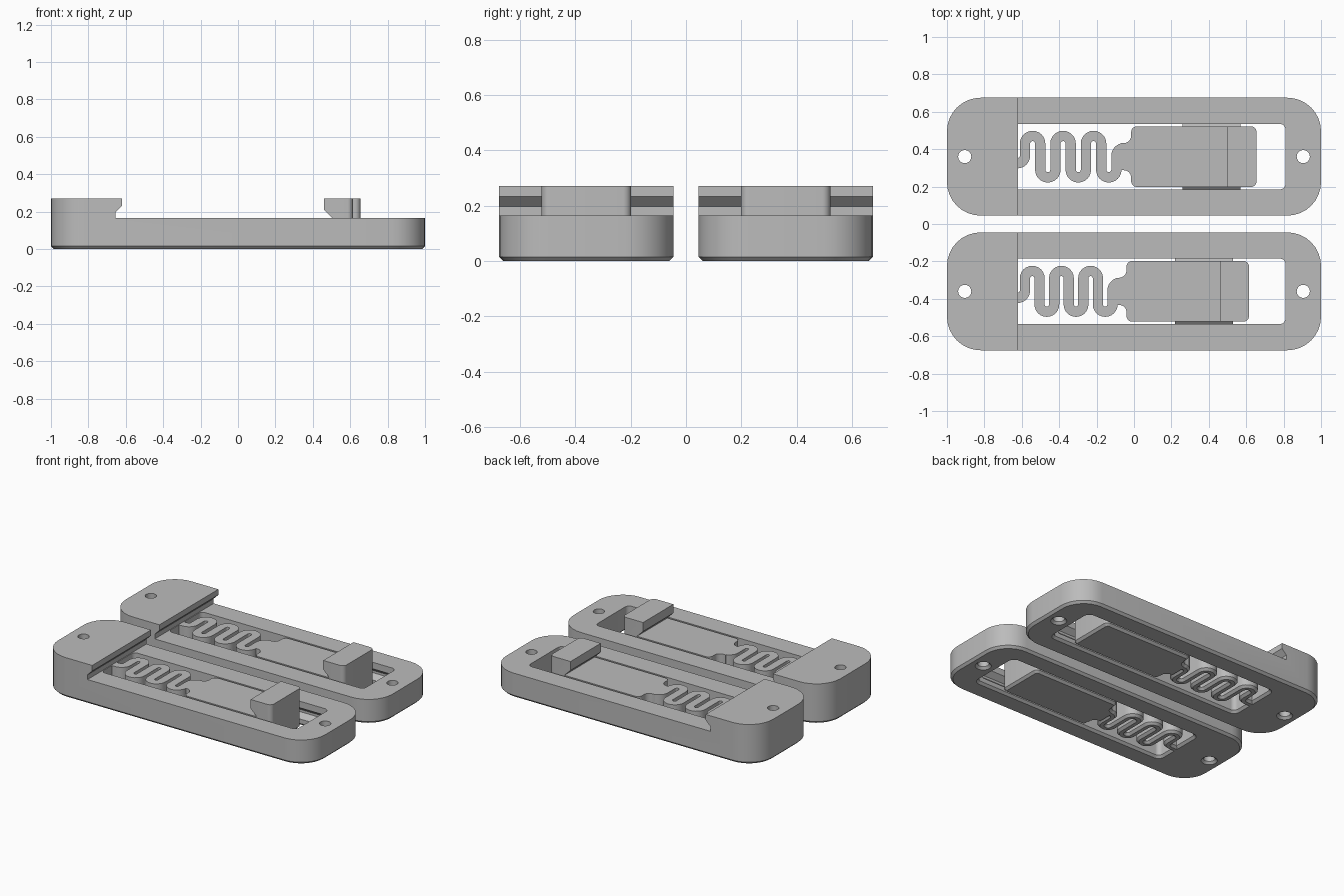
import bpy, bmesh, math
from mathutils import Vector

if "Cube" in bpy.data.objects:
    bpy.data.objects.remove(bpy.data.objects["Cube"])

CH = 0.015          # chamfer along every bottom edge
DECK, TOP = 0.165, 0.27

grey = bpy.data.materials.new("light grey plastic")
grey.diffuse_color = (0.5, 0.5, 0.5, 1)
grey.use_nodes = True
grey.node_tree.nodes["Principled BSDF"].inputs["Base Color"].default_value = grey.diffuse_color


def arc(cx, cy, r, a0, a1, n=8):
    return [(cx + r * math.cos(math.radians(a0 + (a1 - a0) * i / n)),
             cy + r * math.sin(math.radians(a0 + (a1 - a0) * i / n))) for i in range(n + 1)]


def round_rect(x0, x1, hy, r, grow=0.0):
    x0, x1, hy, r = x0 - grow, x1 + grow, hy + grow, r + grow
    return (arc(x1 - r, hy - r, r, 0, 90) + arc(x0 + r, hy - r, r, 90, 180)
            + arc(x0 + r, -hy + r, r, 180, 270) + arc(x1 - r, -hy + r, r, 270, 360))


def loft(name, rings):
    """Closed solid through rings of 3D points."""
    bm = bmesh.new()
    rows = [[bm.verts.new(p) for p in ring] for ring in rings]
    n = len(rows[0])
    for a, b in zip(rows, rows[1:]):
        for i in range(n):
            j = (i + 1) % n
            bm.faces.new((a[i], a[j], b[j], b[i]))
    bm.faces.new(rows[0][::-1])
    bm.faces.new(rows[-1])
    bmesh.ops.recalc_face_normals(bm, faces=bm.faces)
    me = bpy.data.meshes.new(name)
    bm.to_mesh(me)
    bm.free()
    me.materials.append(grey)
    ob = bpy.data.objects.new(name, me)
    bpy.context.collection.objects.link(ob)
    return ob


def slab(name, bottom, side, cy, top, z0=0.0):
    """Upright plate whose bottom edge is chamfered from one outline to another."""
    def at(o, z):
        return [(x, y + cy, z) for x, y in o]
    rings = [at(bottom, z0), at(side, CH), at(side, top)]
    if z0 < 0:
        rings.insert(1, at(bottom, 0))
    return loft(name, rings)


def xz_bar(name, prof, y0, y1):
    return loft(name, [[(x, y, z) for x, z in prof] for y in (y0, y1)])


def yz_bar(name, prof, x0, x1, cy):
    return loft(name, [[(x, y + cy, z) for y, z in prof] for x in (x0, x1)])


def boolean(ob, others, op='DIFFERENCE'):
    bpy.context.view_layer.objects.active = ob
    for c in others:
        c.hide_render = True
        m = ob.modifiers.new("cut", 'BOOLEAN')
        m.operation, m.object, m.solver = op, c, 'EXACT'
        bpy.ops.object.modifier_apply(modifier=m.name)
        bpy.data.objects.remove(c, do_unlink=True)


def ribbon(path, w):
    """Outline of a strip of half width w along a centre line."""
    left, right = [], []
    for i, p in enumerate(path):
        a, b = Vector(path[max(i - 1, 0)]), Vector(path[min(i + 1, len(path) - 1)])
        t = (b - a).normalized()
        left.append((p[0] - t.y * w, p[1] + t.x * w))
        right.append((p[0] + t.y * w, p[1] - t.x * w))
    return left + right[::-1]


def vee(side, wall, tip, half):
    """Sideways V section used by the rail and its groove."""
    return [(side * (wall - 0.02), 0.083 - half - 0.02), (side * tip, 0.083 - 0.008),
            (side * tip, 0.083 + 0.008), (side * (wall - 0.02), 0.083 + half + 0.02)]


def clamp(tag, cy, x0, x1, pitch):
    # frame with raised fixed jaw
    frame = slab(tag + "_frame", round_rect(-1, 1, 0.315, 0.18, -CH),
                 round_rect(-1, 1, 0.315, 0.18), cy, TOP)
    jaw_gap = [(-0.655, DECK), (-0.655, 0.197), (-0.62, 0.232), (-0.62, 0.4), (1.2, 0.4), (1.2, DECK)]
    cuts = [xz_bar("jaw_cutter", jaw_gap, cy - 0.4, cy + 0.4),
            slab("window_cutter", round_rect(-0.65, 0.81, 0.175, 0.03, CH),
                 round_rect(-0.65, 0.81, 0.175, 0.03), cy, 0.18, -0.02)]
    for hx in (-0.905, 0.905):
        cuts.append(slab("hole_cutter", [(hx + x, y) for x, y in arc(0, 0, 0.035 + CH, 0, 348.75, 31)],
                         [(hx + x, y) for x, y in arc(0, 0, 0.035, 0, 348.75, 31)], cy, 0.4, -0.02))
    for s in (-1, 1):
        cuts.append(yz_bar("groove_cutter", vee(s, 0.175, 0.21, 0.035), 0.05, 0.76, cy))
    boolean(frame, cuts)

    # sliding jaw with hook
    slider = slab(tag + "_slider", round_rect(x0, x1, 0.162, 0.03, -CH),
                  round_rect(x0, x1, 0.162, 0.03), cy, TOP)
    hook = [(x0 - 0.1, DECK), (x1 - 0.11, DECK), (x1 - 0.155, 0.21), (x1 - 0.155, 0.4), (x0 - 0.1, 0.4)]
    boolean(slider, [xz_bar("hook_cutter", hook, cy - 0.3, cy + 0.3)])
    rails = [yz_bar("rail", vee(s, 0.162, 0.19, 0.03), x1 - 0.395, x1 - 0.085, cy) for s in (-1, 1)]
    boolean(slider, rails, 'UNION')

    # zigzag spring
    sx, r = -0.583, pitch / 2
    path = [(-0.67, -0.035)] + arc(sx - 0.04, 0.005, 0.04, 270, 360)
    for i in range(6):
        cx = sx + pitch * (i + 0.5)
        path += arc(cx, 0.07, r, 180, 0, 12) if i % 2 == 0 else arc(cx, -0.07, r, 180, 360, 12)
    path += arc(sx + 6 * pitch + 0.04, 0.005, 0.04, 180, 90) + [(x0 - 0.025, 0.045)]
    spring = slab(tag + "_spring", ribbon(path, 0.0275 - CH), ribbon(path, 0.0275), cy, DECK)

    # flared neck between spring and slider
    def neck_outline(d):
        up = arc(x0 - 0.04, 0.1125, 0.04 + d, 270, 360)
        up = [(x0 - 0.055 + d, 0.0725 - d)] + up + [(x0 + 0.01, up[-1][1])]
        return up + [(x, -y) for x, y in up[::-1]]
    neck = slab(tag + "_neck", neck_outline(CH), neck_outline(0), cy, DECK)
    return [frame, slider, spring, neck]


parts = clamp("rear", 0.36, -0.015, 0.655, 0.0815) + clamp("front", -0.36, -0.04, 0.615, 0.078)

bpy.ops.object.select_all(action='DESELECT')
for ob in parts:
    ob.select_set(True)
bpy.context.view_layer.objects.active = parts[0]
bpy.ops.object.shade_smooth_by_angle(angle=math.radians(30))
